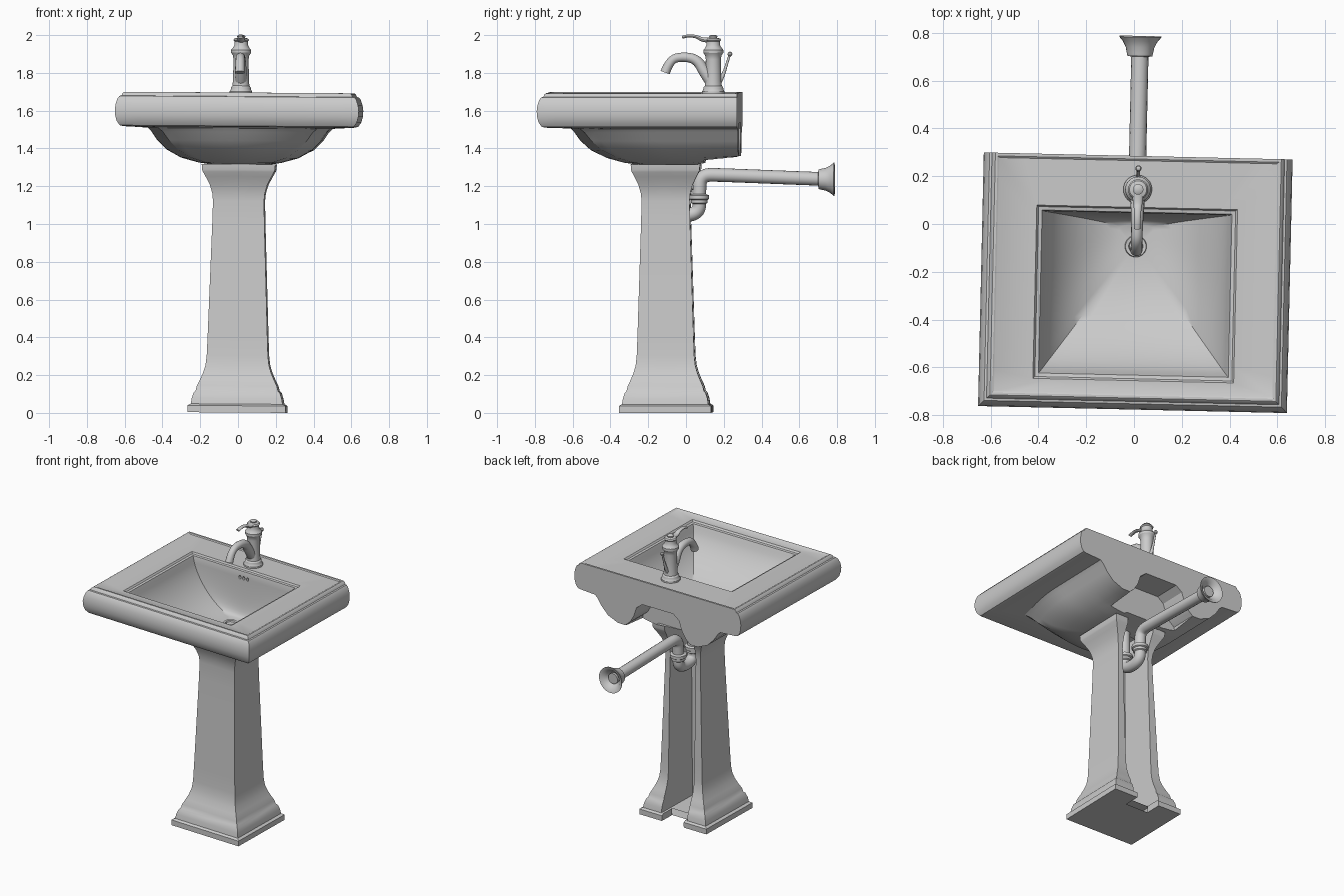
import bpy, bmesh, math
from mathutils import Matrix, Vector

if "Cube" in bpy.data.objects:
    bpy.data.objects.remove(bpy.data.objects["Cube"])

parts = []


def ring(a, yf, yb, z, kf=1.0, kb=1.0, n=64, lift=0.0):
    """Loop blending circle (k=0) to rectangle (k=1); lift raises its rear."""
    pts = []
    for i in range(n):
        t = 2 * math.pi * i / n
        c, s = math.cos(t), math.sin(t)
        m = 1 / max(abs(c), abs(s))
        r = 1 + (m - 1) * (kf if s < -1e-6 else kb)
        y = (yf + yb) / 2 + s * r * (yb - yf) / 2
        up = lift * min(1, max(0, (y - 0.05) / 0.235))
        pts.append((a * c * r, y, z + up))
    return pts


def finish(bm, name, keep=True):
    bmesh.ops.recalc_face_normals(bm, faces=bm.faces[:])
    me = bpy.data.meshes.new(name)
    bm.to_mesh(me)
    bm.free()
    ob = bpy.data.objects.new(name, me)
    bpy.context.collection.objects.link(ob)
    if keep:
        parts.append(ob)
    return ob


def loft(name, rings, caps=True, keep=True):
    bm = bmesh.new()
    rows = [[bm.verts.new(p) for p in r] for r in rings]
    n = len(rows[0])
    for p, q in zip(rows, rows[1:]):
        for i in range(n):
            j = (i + 1) % n
            bm.faces.new((p[i], p[j], q[j], q[i]))
    if caps:
        bm.faces.new(rows[0])
        bm.faces.new(rows[-1])
    return finish(bm, name, keep)


def lathe(name, profile, loc, axis='Z', caps=True):
    ob = loft(name, [ring(r, -r, r, z, 0, 0, 32) for r, z in profile], caps)
    rot = Matrix.Rotation(math.radians(-90), 4, 'X') if axis == 'Y' else Matrix()
    ob.data.transform(Matrix.Translation(loc) @ rot)
    return ob


def tube(name, pts, radius, scales=None):
    """Smooth pipe in the x=0 plane through (y, z) control points."""
    cu = bpy.data.curves.new(name, 'CURVE')
    cu.dimensions = '3D'
    cu.bevel_depth, cu.bevel_resolution, cu.use_fill_caps = radius, 6, True
    sp = cu.splines.new('NURBS')
    sp.points.add(len(pts) - 1)
    for i, (y, z) in enumerate(pts):
        sp.points[i].co = (0, y, z, 1)
        sp.points[i].radius = scales[i] if scales else 1
    sp.order_u, sp.use_endpoint_u, sp.resolution_u = 3, True, 8
    ob = bpy.data.objects.new(name, cu)
    bpy.context.collection.objects.link(ob)
    select(ob)
    bpy.ops.object.convert(target='MESH')
    ob = bpy.context.object
    parts.append(ob)
    return ob


def select(ob):
    bpy.ops.object.select_all(action='DESELECT')
    ob.select_set(True)
    bpy.context.view_layer.objects.active = ob


def cut(ob, cutter):
    mod = ob.modifiers.new('cut', 'BOOLEAN')
    mod.operation, mod.solver, mod.object = 'DIFFERENCE', 'EXACT', cutter
    cutter.hide_render = True
    select(ob)
    bpy.ops.object.modifier_apply(modifier=mod.name)
    bpy.data.objects.remove(cutter)


def prism(profile, y0, y1):
    return loft('cutter', [[(x, y, z) for x, z in profile] for y in (y0, y1)], keep=False)


def box(x, y0, y1, z0, z1):
    return prism([(-x, z0), (x, z0), (x, z1), (-x, z1)], y0, y1)


# Basin: rounded underside, moulded rim, flat deck, sloping bowl
BACK = 0.285
rings = []
for a, yf, z, k in [(.15, -.25, 1.312, .3), (.22, -.33, 1.323, .3), (.31, -.42, 1.348, .35),
                    (.385, -.505, 1.39, .4), (.435, -.56, 1.44, .45), (.465, -.592, 1.485, .5),
                    (.485, -.61, 1.505, .55)]:
    rings.append(ring(a, yf, BACK, z, k, 1, lift=max(0, 1.36 - z) * .9))
for a, z in [(.60, 1.512), (.62, 1.517), (.636, 1.54), (.644, 1.57), (.646, 1.60), (.642, 1.63),
             (.632, 1.66), (.622, 1.672), (.612, 1.674), (.606, 1.688), (.598, 1.694)]:
    rings.append(ring(a, -a - .13, BACK, z))
rings += [ring(.588, -.718, .272, 1.694), ring(.58, -.71, .265, 1.689),
          ring(.42, -.655, .07, 1.688), ring(.412, -.647, .064, 1.677),
          ring(.397, -.632, .05, 1.674)]
for i in range(1, 15):
    t = i / 14 * math.pi / 2
    s = max(math.cos(t), 0)
    rings.append(ring(.04 + .352 * s, -.135 - .492 * s, -.05 + .096 * s ** .3,
                      1.672 - .302 * math.sin(t) ** 1.3, s ** .3, s ** .3))
basin = loft('basin', rings)

# Hollow under the rear deck and the overflow holes
half = [(.27, 1.25), (.25, 1.36), (.215, 1.39), (.185, 1.44), (.165, 1.50), (.12, 1.535)]
cut(basin, prism(half + [(-x, z) for x, z in reversed(half)], .10, .4))
for x in (-.03, 0, .03):
    cut(basin, prism([(x + .009 * math.cos(j * math.pi / 6), 1.63 + .012 * math.sin(j * math.pi / 6))
                      for j in range(12)], .0, .065))

# Pedestal: flared square column on a stepped plinth
prof = [(.26, 0), (.26, .036), (.25, .042), (.243, .045), (.238, .075), (.228, .105), (.218, .115),
        (.212, .14), (.195, .175), (.18, .21), (.168, .25), (.162, .30), (.158, .40), (.148, .70),
        (.138, 1.0), (.135, 1.12), (.139, 1.16), (.152, 1.205), (.175, 1.25), (.189, 1.275),
        (.193, 1.285), (.195, 1.315)]
pedestal = loft('pedestal', [ring(a, -.105 - a * .94, -.105 + a * .94, z, n=8) for a, z in prof])
cut(pedestal, box(.10, -.205, .3, .045, 1.4))
cut(pedestal, box(.085, .03, .3, -.1, .1))

# Drain ring in the bowl
lathe('drain_ring', [(.022, 1.36), (.03, 1.378), (.043, 1.38), (.047, 1.365)], (0, -.093, 0))

# Waste pipe with trap, coupling nuts and wall flange
tube('waste_pipe', [(-.085, 1.36), (-.085, 1.15), (-.085, 1.045), (.07, 1.045), (.07, 1.15),
                    (.075, 1.26), (.20, 1.257), (.50, 1.245), (.76, 1.235)], .036)
for y in (-.085, .07):
    lathe('coupling_nut', [(.036, 1.105), (.044, 1.11), (.044, 1.125), (.052, 1.13), (.052, 1.15),
                           (.038, 1.156)], (0, y, 0))
lathe('wall_flange', [(.037, .70), (.052, .703), (.055, .715), (.06, .74), (.073, .765), (.088, .782),
                      (.088, .787), (.07, .782), (.05, .762), (.036, .745)], (0, 0, 1.235), 'Y', False)

# Faucet body, spout, lever handle and lift rod
lathe('faucet_body', [(.06, 1.685), (.06, 1.70), (.054, 1.708), (.052, 1.722), (.045, 1.73),
                      (.042, 1.76), (.04, 1.87), (.043, 1.89), (.053, 1.905), (.053, 1.92),
                      (.044, 1.93), (.036, 1.945), (.036, 1.965), (.042, 1.972), (.036, 1.98),
                      (.02, 1.984), (.022, 1.993), (.012, 1.999)], (0, .145, 0))
tube('spout', [(.14, 1.745), (.10, 1.80), (.06, 1.868), (-.01, 1.885), (-.085, 1.87), (-.11, 1.80)],
     .027, [1.25, 1.15, 1, .9, .85, .95])
lever = tube('lever_handle', [(.15, 1.972), (.09, 1.97), (.06, 1.99), (.01, 1.996), (-.02, 1.986)],
             .011, [1.4, 1.1, .8, .7, .7])
lever.data.transform(Matrix.Diagonal((1.7, 1, 1, 1)))
tube('lift_rod', [(.175, 1.745), (.195, 1.78), (.215, 1.84), (.232, 1.895)], .007, [1.8, 1.5, .9, .9])
lathe('lift_knob', [(.004, -.012), (.011, -.006), (.013, .002), (.009, .01), (.003, .013)], (0, .233, 1.897))

# Whole sink stands with a slight turn and lean
turn = (Matrix.Translation((0, 0, .002)) @ Matrix.Rotation(math.radians(-1.3), 4, 'Z')
        @ Matrix.Rotation(math.radians(.4), 4, 'Y'))
for ob in parts:
    ob.data.transform(turn)
    select(ob)
    bpy.ops.object.shade_smooth_by_angle(angle=math.radians(32))
